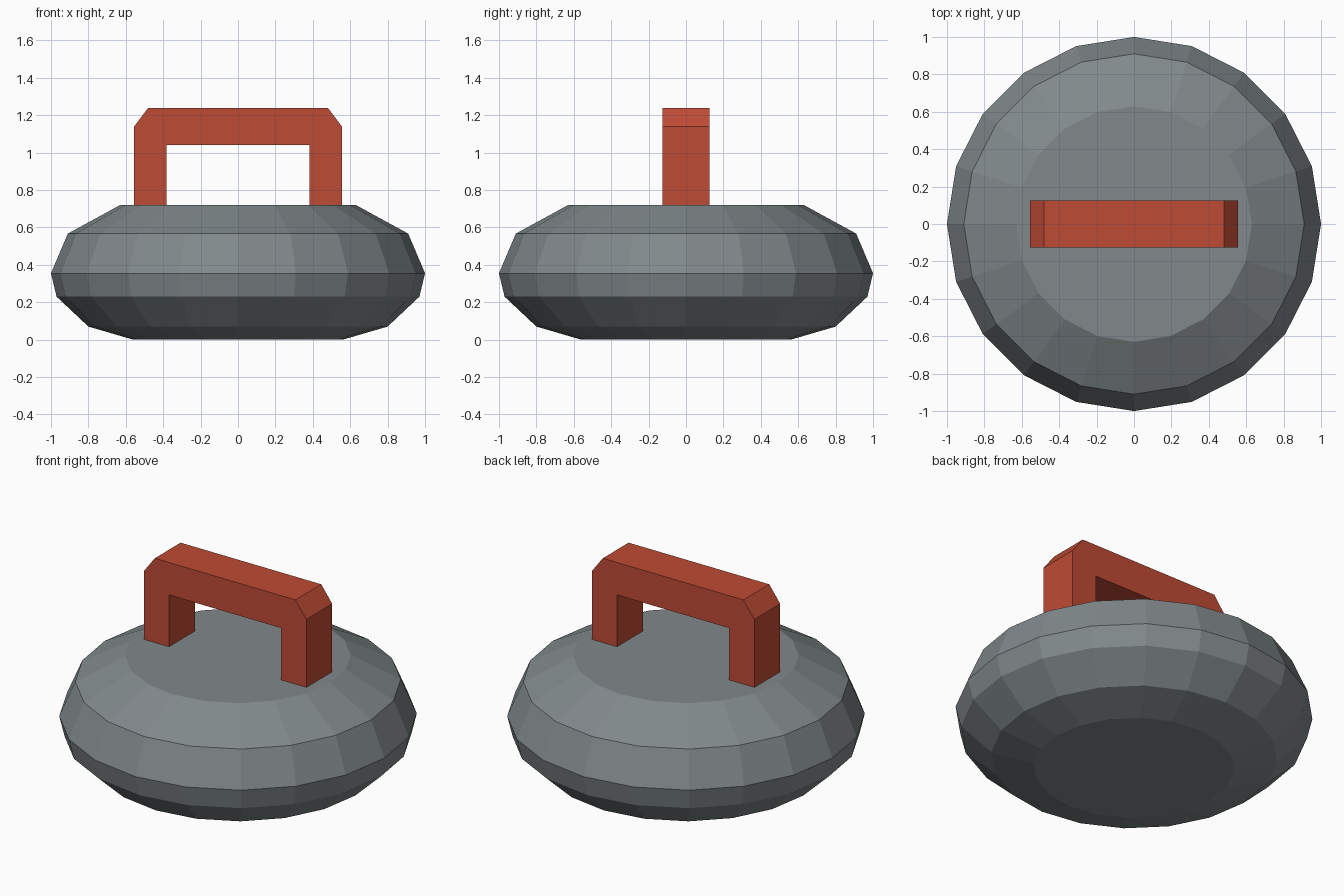
import bpy, bmesh
from math import cos, sin, tau

if "Cube" in bpy.data.objects:
    bpy.data.objects.remove(bpy.data.objects["Cube"])


def finish(name, bm, color):
    bmesh.ops.recalc_face_normals(bm, faces=bm.faces)
    mesh = bpy.data.meshes.new(name)
    bm.to_mesh(mesh)
    bm.free()
    mat = bpy.data.materials.new(name + "_color")
    mat.diffuse_color = (*color, 1)
    mat.use_nodes = True
    mat.node_tree.nodes["Principled BSDF"].inputs["Base Color"].default_value = mat.diffuse_color
    mesh.materials.append(mat)
    obj = bpy.data.objects.new(name, mesh)
    bpy.context.collection.objects.link(obj)
    return obj


# Stone body: faceted 20-sided lathe of (radius, height) rings
SIDES = 20
profile = [(0.56, 0), (0.80, 0.07), (0.97, 0.23), (1.0, 0.355), (0.91, 0.567), (0.63, 0.72)]
bm = bmesh.new()
rings = [[bm.verts.new((r * cos(tau * i / SIDES), r * sin(tau * i / SIDES), z))
          for i in range(SIDES)] for r, z in profile]
for low, high in zip(rings, rings[1:]):
    for i in range(SIDES):
        j = (i + 1) % SIDES
        bm.faces.new((low[i], low[j], high[j], high[i]))
bm.faces.new(rings[0][::-1])
bm.faces.new(rings[-1])
finish("stone_body", bm, (0.22, 0.25, 0.26))

# Handle: mirrored arch outline, extruded along y
half = [(0.383, 1.04), (0.383, 0.72), (0.555, 0.72), (0.555, 1.14), (0.48, 1.24)]
outline = half + [(-x, z) for x, z in reversed(half)]
bm = bmesh.new()
face = bm.faces.new([bm.verts.new((x, -0.126, z)) for x, z in outline])
new = bmesh.ops.extrude_face_region(bm, geom=[face], use_keep_orig=True)["geom"]
bmesh.ops.translate(bm, vec=(0, 0.252, 0),
                    verts=[g for g in new if isinstance(g, bmesh.types.BMVert)])
finish("handle", bm, (0.52, 0.07, 0.035))
